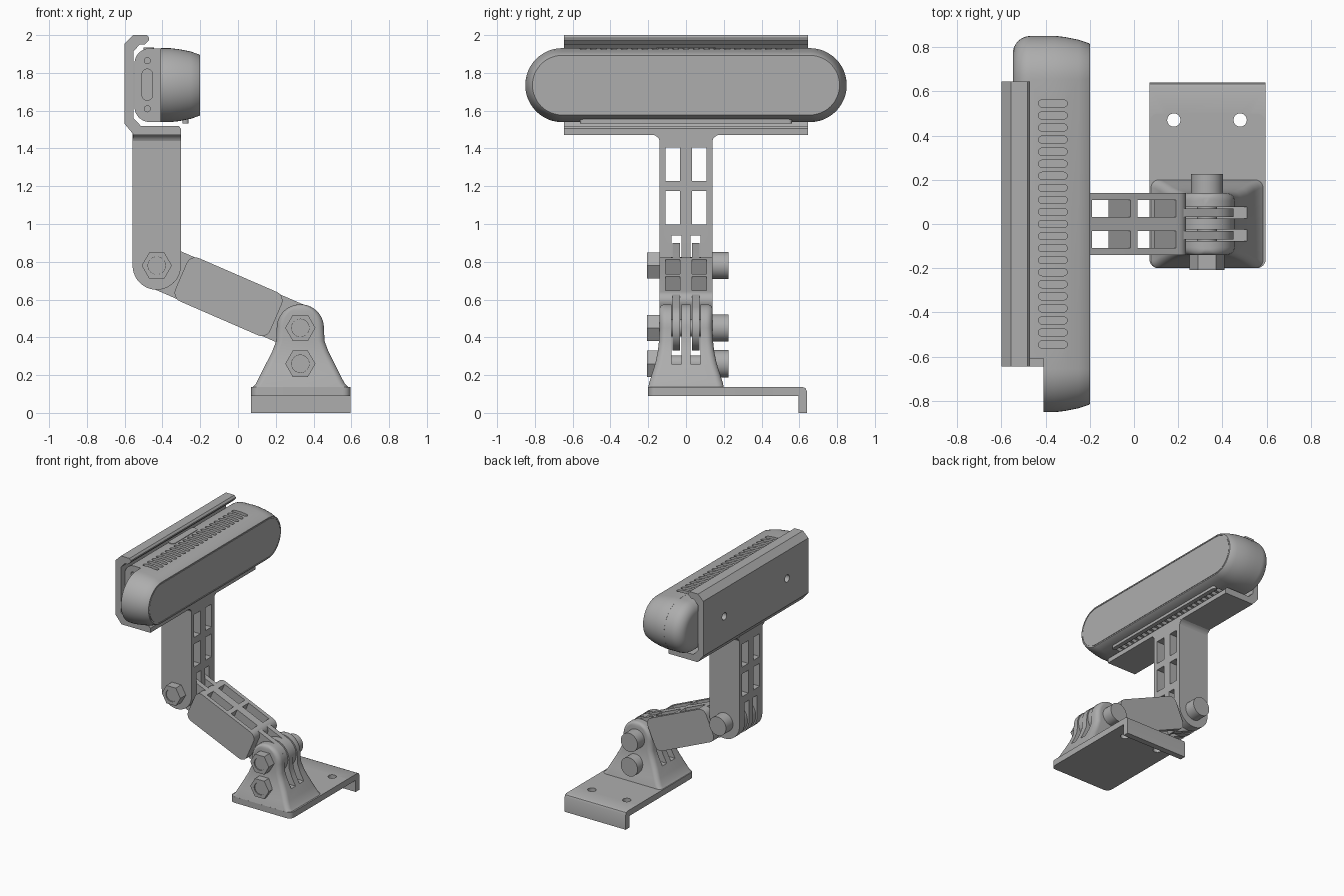
import bpy, bmesh, math
from math import cos, sin, pi, sqrt
from mathutils import Vector

cube = bpy.data.objects.get("Cube")
if cube:
    bpy.data.objects.remove(cube, do_unlink=True)

grey = bpy.data.materials.new("plain grey")
grey.use_nodes = True
COLOUR = (0.42, 0.42, 0.42, 1)
grey.diffuse_color = COLOUR
grey.node_tree.nodes["Principled BSDF"].inputs["Base Color"].default_value = COLOUR


def loft(name, rings):
    """Skin closed rings of 3D points and cap both ends."""
    bm = bmesh.new()
    vs = [[bm.verts.new(p) for p in ring] for ring in rings]
    n = len(vs[0])
    for a, b in zip(vs, vs[1:]):
        for i in range(n):
            j = (i + 1) % n
            bm.faces.new((a[i], a[j], b[j], b[i]))
    bm.faces.new(vs[0])
    bm.faces.new(vs[-1])
    bmesh.ops.recalc_face_normals(bm, faces=bm.faces[:])
    mesh = bpy.data.meshes.new(name)
    bm.to_mesh(mesh)
    bm.free()
    mesh.materials.append(grey)
    ob = bpy.data.objects.new(name, mesh)
    bpy.context.collection.objects.link(ob)
    return ob


def prism(name, pts, axis, lo, hi):
    """Extrude a 2D outline along one axis."""
    place = {"x": lambda p, d: (d, p[0], p[1]),
             "y": lambda p, d: (p[0], d, p[1]),
             "z": lambda p, d: (p[0], p[1], d)}[axis]
    return loft(name, [[place(p, d) for p in pts] for d in (lo, hi)])


def rrect(x0, x1, y0, y1, r, n=6):
    """Rounded rectangle outline."""
    pts = []
    for k, (cx, cy) in enumerate([(x1 - r, y1 - r), (x0 + r, y1 - r),
                                  (x0 + r, y0 + r), (x1 - r, y0 + r)]):
        for i in range(n + 1):
            a = (k + i / n) * pi / 2
            pts.append((cx + r * cos(a), cy + r * sin(a)))
    return pts


def rect(x0, x1, y0, y1):
    return [(x0, y0), (x1, y0), (x1, y1), (x0, y1)]


def disc(x, y, r, n=32):
    return [(x + r * cos(2 * pi * i / n), y + r * sin(2 * pi * i / n)) for i in range(n)]


def cut(target, cutters):
    """Subtract cutters from the target and discard them."""
    bpy.context.view_layer.objects.active = target
    for c in cutters:
        m = target.modifiers.new("cut", "BOOLEAN")
        m.operation, m.solver, m.object = "DIFFERENCE", "EXACT", c
        bpy.ops.object.modifier_apply(modifier=m.name)
        bpy.data.objects.remove(c, do_unlink=True)


SLOTS = [(-0.077, -0.025), (0.025, 0.077)]
HOLES = [(-0.108, -0.032), (0.032, 0.108)]
ELBOW, SHOULDER = Vector((-0.43, 0.78)), Vector((0.33, 0.45))

# Mounting plate with downturned lip and two screw holes
plate = prism("mounting_plate", rrect(0.07, 0.595, -0.2, 0.5, 0.04), "z", 0.09, 0.137)
shelf = prism("plate_lip", [(0.45, 0.09), (0.595, 0.09), (0.595, 0), (0.64, 0), (0.64, 0.115),
                            (0.633, 0.13), (0.618, 0.137), (0.45, 0.137)], "x", 0.07, 0.595)
for part in (plate, shelf):
    cut(part, [prism("cutter", disc(x, 0.47, 0.03), "z", 0, 0.3) for x in (0.18, 0.48)])

# Flared pedestal with a rounded clevis top
levels = [(0.135, 0.255, 0.2), (0.155, 0.235, 0.196), (0.2, 0.212, 0.182), (0.26, 0.182, 0.163),
          (0.32, 0.151, 0.15), (0.38, 0.128, 0.143)]
for i in range(10):
    a = i / 9 * 1.45
    levels.append((0.45 + 0.125 * sin(a), 0.125 * cos(a), 0.14 - 0.035 * max(0, a - 0.9) ** 2 * 2))
rings = [[(0.33 + x, y, z) for x, y in rrect(-hx, hx, -hy, hy, min(0.035, hx * 0.6))]
         for z, hx, hy in levels]
pedestal = loft("pedestal", rings)
cut(pedestal, [prism("cutter", rect(a, b, 0.26, 0.7), "x", 0, 0.7) for a, b in SLOTS])

# Bolts with hexagonal nuts in front and round heads behind
for tag, (x, z) in {"elbow": ELBOW, "shoulder": SHOULDER, "pedestal": (0.33, 0.26)}.items():
    prism(tag + "_bolt_shaft", disc(x, z, 0.045), "y", -0.2, 0.2)
    nut = prism(tag + "_nut", disc(x, z, 0.08, 6), "y", -0.207, -0.135)
    cut(nut, [prism("cutter", disc(x, z, 0.046), "y", -0.3, -0.198)])
    prism(tag + "_bolt_head", disc(x, z, 0.072), "y", 0.135, 0.226)

# Sloping link: pierced body with two tongues at each end
span = (SHOULDER - ELBOW).length
along = (SHOULDER - ELBOW) / span
across = Vector((-along.y, along.x))


def on_link(pts):
    return [ELBOW + along * s + across * t for s, t in pts]


link = prism("link_body", on_link(rrect(0.14, span - 0.14, -0.125, 0.125, 0.05)), "y", -0.14, 0.14)
cut(link, [prism("cutter", on_link(rect(s, s + 0.19, -0.3, 0.3)), "y", a, b)
           for s in (0.207, 0.432) for a, b in HOLES])
tongue = [(0.12 * cos(a), 0.12 * sin(a)) for a in [pi / 2 + pi * i / 16 for i in range(17)]]
tongue += [(0.18, -0.12), (0.18, 0.12)]
for a, b in SLOTS:
    prism("elbow_tongue", on_link(tongue), "y", a + 0.006, b - 0.006)
    prism("shoulder_tongue", on_link([(span - s, t) for s, t in tongue]), "y", a + 0.006, b - 0.006)

# Upright: rounded foot, clevis slots and window holes
foot = [(-0.43 + 0.128 * cos(a), 0.78 + 0.128 * sin(a)) for a in [pi + pi * i / 24 for i in range(25)]]
upright = prism("upright", foot + [(-0.302, 1.48), (-0.558, 1.48)], "y", -0.14, 0.14)
cut(upright, [prism("cutter", rect(a, b, 0.6, 0.94), "x", -0.7, -0.2) for a, b in SLOTS]
    + [prism("cutter", rect(a, b, z, z + 0.178), "x", -0.7, -0.2)
       for z in (0.998, 1.228) for a, b in HOLES])
flare = [(s * (0.14 + 0.03 * t * t), 1.44 + 0.032 * t)
         for s, ts in ((1, (0, 0.4, 0.75, 1)), (-1, (1, 0.75, 0.4, 0))) for t in ts]
prism("upright_flare", flare, "x", -0.556, -0.303)

# C-shaped cradle with two screw holes in its back
cradle = prism("cradle", [(-0.6, 1.53), (-0.55, 1.47), (-0.302, 1.47), (-0.302, 1.505), (-0.315, 1.52),
                          (-0.515, 1.52), (-0.553, 1.56), (-0.553, 1.915), (-0.52, 1.95),
                          (-0.495, 1.95), (-0.47, 1.975), (-0.47, 1.985), (-0.482, 2),
                          (-0.555, 2), (-0.6, 1.955)], "y", -0.645, 0.645)
cut(cradle, [prism("cutter", disc(y, 1.74, 0.028), "x", -0.7, -0.5) for y in (-0.385, 0.385)])

# Bar camera: pill-shaped shells
MID = 1.735


def pill(x, r):
    pts = []
    for side in (1, -1):
        for i in range(25):
            a = -pi / 2 + pi * i / 24
            pts.append((x, side * (0.655 + r * cos(a)), MID + side * r * sin(a)))
    return pts


def vents(side):
    z0, z1 = (MID + 0.165, MID + 0.25) if side > 0 else (MID - 0.25, MID - 0.165)
    return [prism("cutter", rrect(-0.432, -0.302, y - 0.016, y + 0.016, 0.0155), "z", z0, z1)
            for y in [(i - 10) * 0.0545 for i in range(21)]]


front = loft("front_shell", [pill(x, r) for x, r in [
    (-0.407, 0.19), (-0.407, 0.196), (-0.36, 0.196), (-0.31, 0.19), (-0.25, 0.178), (-0.204, 0.162),
    (-0.2, 0.158), (-0.2, 0.149), (-0.204, 0.149), (-0.204, 0.146), (-0.2, 0.146)]])
rear = loft("rear_shell", [pill(-0.548 + 0.08 * (1 - cos(a)), 0.115 + 0.08 * sin(a))
                           for a in [i * pi / 16 for i in range(9)]] + [pill(-0.4, 0.195)])

# Rear shell stops short on the socket side, with sockets in its end face
end = [prism("cutter", rect(-0.7, -0.41, 1.4, 2.1), "y", -1, -0.607)]
end += [prism("cutter", disc(-0.48, z, 0.016, 16), "y", -0.7, -0.57) for z in (1.61, 1.865)]
end += [prism("cutter", rrect(-0.508, -0.452, 1.655, 1.82, 0.027), "y", -0.7, -0.57)]
cut(rear, end)
for shell in (front, rear):
    cut(shell, vents(1) + vents(-1))

# Small pads on the camera underside and top
prism("underside_pad_front", rrect(-0.295, -0.262, -0.56, 0.56, 0.015), "z", 1.533, 1.57)
prism("top_tab", rrect(-0.5, -0.445, -0.155, 0.155, 0.025), "z", 1.9, 1.934)

# Soft shading with crisp edges
bpy.ops.object.select_all(action="DESELECT")
for ob in bpy.context.scene.objects:
    if ob.type == "MESH":
        ob.select_set(True)
        bpy.context.view_layer.objects.active = ob
bpy.ops.object.shade_smooth_by_angle(angle=math.radians(32))
